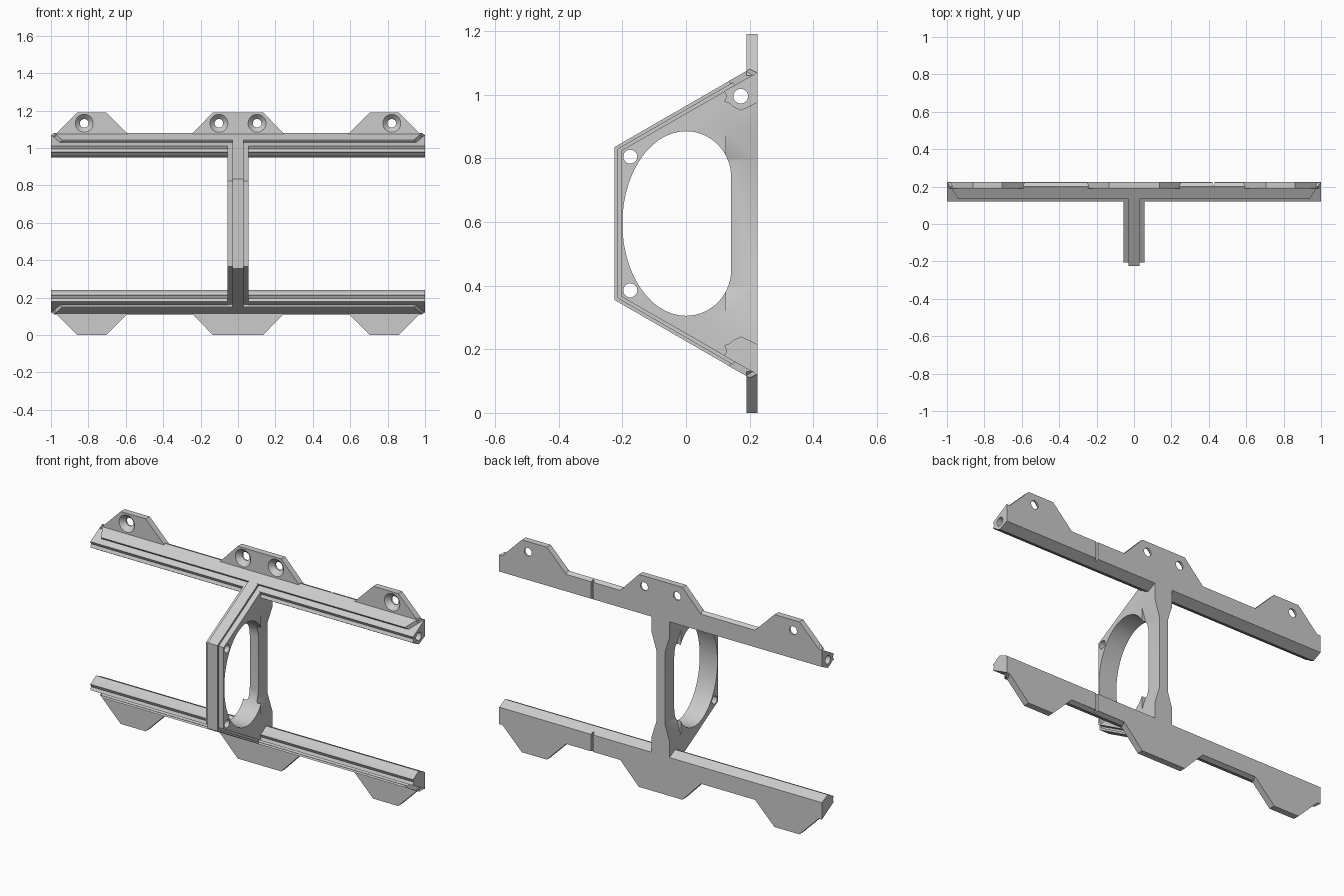
import bpy, bmesh, math
from mathutils import Matrix, Vector

if "Cube" in bpy.data.objects:
    bpy.data.objects.remove(bpy.data.objects["Cube"])

MID = 0.595  # height of the mirror plane between the two rails


def mesh_object(name, bm, flip_x=False, flip_z=False):
    """Optionally mirror left/right and top/bottom, then make an object."""
    for on, axis in ((flip_x, 0), (flip_z, 2)):
        if on:
            dup = bmesh.ops.duplicate(bm, geom=bm.verts[:] + bm.edges[:] + bm.faces[:])
            for v in dup["geom"]:
                if isinstance(v, bmesh.types.BMVert):
                    v.co[axis] = -v.co.x if axis == 0 else 2 * MID - v.co.z
    bmesh.ops.recalc_face_normals(bm, faces=bm.faces[:])
    me = bpy.data.meshes.new(name)
    bm.to_mesh(me)
    bm.free()
    ob = bpy.data.objects.new(name, me)
    bpy.context.collection.objects.link(ob)
    return ob


def loft(name, ring_a, ring_b, **flips):
    """Solid between two matching outlines."""
    bm = bmesh.new()
    a = [bm.verts.new(p) for p in ring_a]
    b = [bm.verts.new(p) for p in ring_b]
    bm.faces.new(a)
    bm.faces.new(b[::-1])
    n = len(a)
    for i in range(n):
        bm.faces.new((a[i], b[i], b[(i + 1) % n], a[(i + 1) % n]))
    return mesh_object(name, bm, **flips)


def prism_x(name, pts, x0, x1, **flips):
    return loft(name, [(x0, y, z) for y, z in pts], [(x1, y, z) for y, z in pts], **flips)


def prism_y(name, pts, y0, y1, **flips):
    return loft(name, [(x, y0, z) for x, z in pts], [(x, y1, z) for x, z in pts], **flips)


def circle(cx, cz, r, n=32):
    return [(cx + r * math.cos(2 * math.pi * i / n), cz + r * math.sin(2 * math.pi * i / n)) for i in range(n)]


def cut(obs, cutters):
    for ob in obs:
        for c in cutters:
            m = ob.modifiers.new("cut", 'BOOLEAN')
            m.operation, m.solver, m.object = 'DIFFERENCE', 'EXACT', c
        dg = bpy.context.evaluated_depsgraph_get()
        me = bpy.data.meshes.new_from_object(ob.evaluated_get(dg))
        ob.modifiers.clear()
        ob.data = me
    for c in cutters:
        c.hide_render = True


# rails: stepped section with a V groove along the front
rail = prism_x("rails", [(0.225, 1.07), (0.12, 1.011), (0.128, 0.995), (0.12, 0.978), (0.138, 0.972),
                         (0.147, 0.962), (0.173, 0.95), (0.225, 0.975)], 0.05, 1.0,
               flip_x=True, flip_z=True)

# raised undercut strip on the sloping face of each rail, ends cut at an angle
strip = [(0.135, 1.043), (0.2, 1.08), (0.225, 1.068), (0.225, 1.05), (0.154, 1.025), (0.147, 1.037), (0.14, 1.034)]
end = [(0.94 + 0.06 * (y - 0.135) / 0.09, y, z) for y, z in strip]
rail_strip = loft("rail_strips", end, [(-x, y, z) for x, y, z in end], flip_z=True)

# central frame body
frame = prism_x("centre_frame", [(-0.205, 0.8235), (0.225, 1.07), (0.225, 0.12), (-0.205, 0.3665)], -0.055, 0.055)


def ridge(name, t0, t1, half):
    """C-shaped band following the front of the frame between two depths."""
    def path(t):
        top = [(0.2, 1.08 - 1.155 * t), (-0.225 + t, 0.835 - 0.577 * t)]
        return top + [(y, 2 * MID - z) for y, z in reversed(top)]
    return prism_x(name, path(t0) + path(t1)[::-1], -half, half)


ridge("frame_ridge", 0.0, 0.011, 0.03)
ridge("frame_ridge_neck", 0.011, 0.023, 0.024)

# mounting tabs
tab_y = (0.19, 0.225)
side_tab = prism_y("side_tabs", [(0.575, 1.06), (0.705, 1.19), (0.86, 1.19), (0.99, 1.06)], *tab_y,
                   flip_x=True, flip_z=True)
mid_tab = prism_y("centre_tabs", [(-0.26, 1.06), (-0.135, 1.19), (0.135, 1.19), (0.26, 1.06)], *tab_y, flip_z=True)

# long bore through the rails, and slots in their backs
bore = prism_x("bore_cutter", circle(0.172, 0.995, 0.023), -1.2, 1.2, flip_z=True)
slot = prism_y("slot_cutter", [(0.419, -0.1), (0.431, -0.1), (0.431, 1.3), (0.419, 1.3)], 0.209, 0.3, flip_x=True)
cut([rail], [bore, slot])
cut([rail_strip], [slot])

# frame opening: half ellipse in front, rounded corners behind
q = [math.pi / 2 * i / 14 for i in range(15)]
opening = [(0.142 * math.cos(a), 0.74 + 0.145 * math.sin(a)) for a in q]
opening += [(-0.2 * math.sin(a), MID + 0.29 * math.cos(a)) for a in q[1:]]
opening += [(y, 2 * MID - z) for y, z in reversed(opening[:-1])]
window = prism_x("window_cutter", opening, -0.3, 0.3)
pin = prism_x("pin_cutter", circle(-0.175, 0.805, 0.022), -0.3, 0.3, flip_z=True)
# waist that thins the back post
waist = prism_y("waist_cutter", [(0.0265, 0.395), (0.0265, 0.795), (0.08, 0.964), (0.08, 0.226)], 0.125, 0.4,
                flip_x=True)
cut([frame], [window, pin, waist, bore])

# countersunk screw holes
for tab, x in ((side_tab, 0.822), (mid_tab, 0.102)):
    hole = prism_y("screw_cutter", circle(x, 1.132, 0.023), 0.1, 0.3, flip_x=True, flip_z=True)
    sink = loft("sink_cutter", [(px, 0.185, pz) for px, pz in circle(x, 1.132, 0.053)],
                [(px, 0.217, pz) for px, pz in circle(x, 1.132, 0.021)], flip_x=True, flip_z=True)
    cut([tab], [hole, sink])

# remove cutters and smooth only the round walls
for ob in list(bpy.data.objects):
    if ob.name.split(".")[0].endswith("cutter"):
        bpy.data.objects.remove(ob)
for ob in bpy.data.objects:
    bpy.ops.object.select_all(action='DESELECT')
    ob.select_set(True)
    bpy.context.view_layer.objects.active = ob
    bpy.ops.object.shade_smooth_by_angle(angle=math.radians(20))
